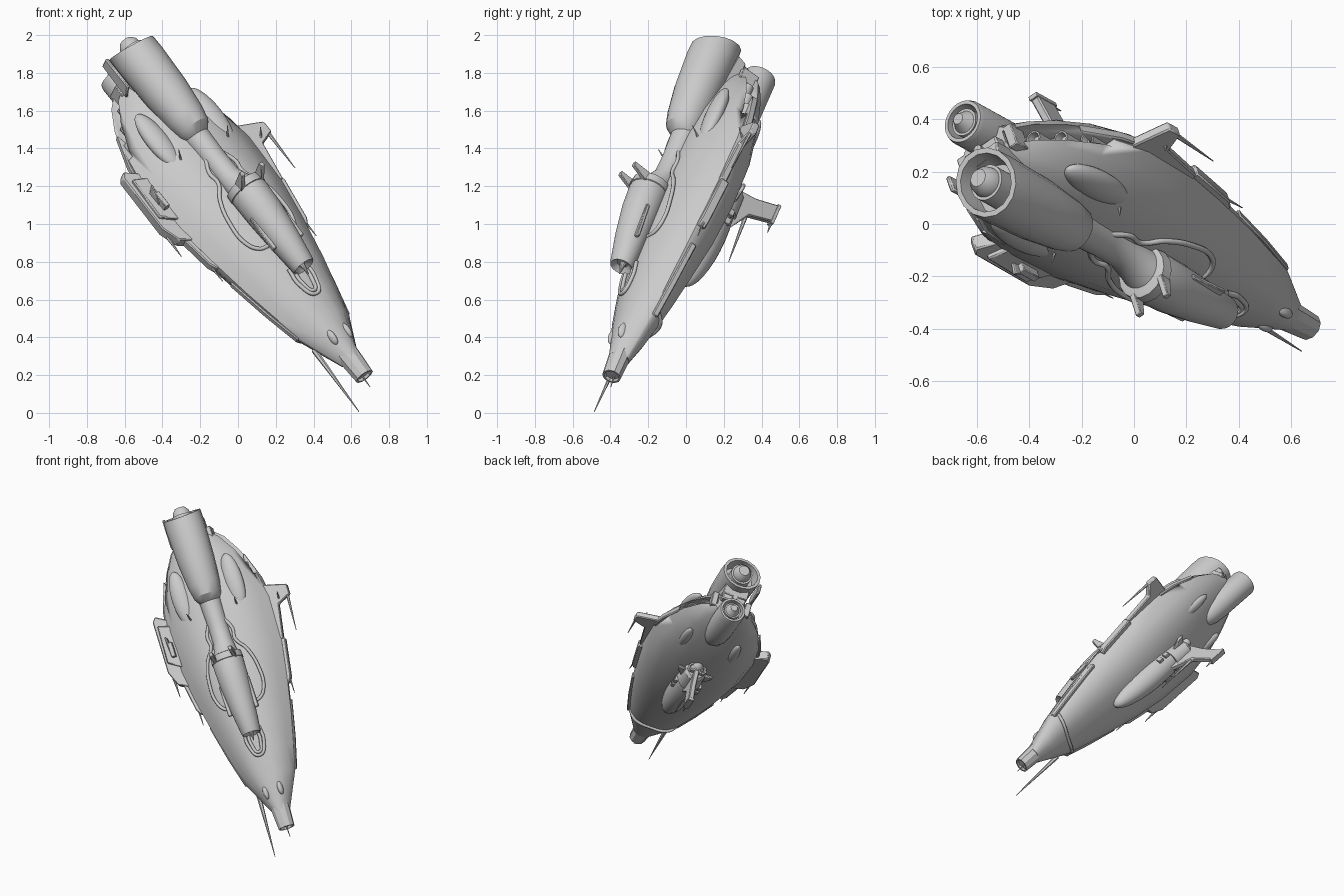
import bpy, bmesh, math
from mathutils import Vector, Matrix

if "Cube" in bpy.data.objects:
    bpy.data.objects.remove(bpy.data.objects["Cube"])

# Ship frame: x = forward, y = sideways, z = dorsal; tilted into place at the end
F = Vector((0.588, -0.324, -0.741)).normalized()
S = Vector((0.76, 0.53, 0.37))
S = (S - F * S.dot(F)).normalized()
U = F.cross(S)
TILT = Matrix.Translation((0, 0, 1)) @ Matrix((F, S, U)).transposed().to_4x4()


def add(name, verts, faces):
    me = bpy.data.meshes.new(name)
    me.from_pydata(verts, [], faces)
    ob = bpy.data.objects.new(name, me)
    bpy.context.collection.objects.link(ob)
    return ob


def loft(name, rings):
    n, m = len(rings[0]), len(rings)
    faces = [(i*n+j, i*n+(j+1) % n, (i+1)*n+(j+1) % n, (i+1)*n+j)
             for i in range(m-1) for j in range(n)]
    faces += [tuple(range(n))[::-1], tuple(range((m-1)*n, m*n))]
    return add(name, [v for r in rings for v in r], faces)


def lathe(name, stations, y=0, n=28, sy=1.0, phase=0.0):
    # stations: (x, radius, z centre)
    t = [2*math.pi*k/n + phase for k in range(n)]
    return loft(name, [[(x, y + sy*r*math.cos(a), z + r*math.sin(a)) for a in t]
                       for x, r, z in stations])


def spike(name, p, q, r=0.012, n=6):
    p, q = Vector(p), Vector(q)
    d = (q-p).normalized()
    e = d.orthogonal().normalized()
    g = d.cross(e)
    ring = lambda o, s: [o + s*(e*math.cos(6.2832*k/n) + g*math.sin(6.2832*k/n)) for k in range(n)]
    return loft(name, [ring(p, r), ring(q, 0.002)])


def plate(name, pts, lo, hi, vertical=False, bevel=0.006):
    # flat outline (x, y), or (x, z) when vertical, thickened from lo to hi
    mk = (lambda a, b, h: (a, h, b)) if vertical else (lambda a, b, h: (a, b, h))
    ob = loft(name, [[mk(a, b, h) for a, b in pts] for h in (lo, hi)])
    m = ob.modifiers.new("bevel", 'BEVEL')
    m.width, m.segments, m.limit_method = bevel, 1, 'ANGLE'
    return ob


def box(name, c, s):
    x, y, z = c
    return plate(name, [(x-s[0], y-s[1]), (x+s[0], y-s[1]), (x+s[0], y+s[1]), (x-s[0], y+s[1])],
                 z-s[2], z+s[2], bevel=min(s)*0.2)


def blob(name, c, s):
    st = [(c[0] - s[0]*math.cos(math.pi*i/16), max(0.001, math.sin(math.pi*i/16))*s[2], c[2])
          for i in range(17)]
    return lathe(name, st, c[1], 24, s[1]/s[2])


def pipe(name, pts, r):
    cu = bpy.data.curves.new(name, 'CURVE')
    cu.dimensions, cu.bevel_depth, cu.bevel_resolution, cu.resolution_u = '3D', r, 2, 6
    sp = cu.splines.new('BEZIER')
    sp.bezier_points.add(len(pts)-1)
    for b, p in zip(sp.bezier_points, pts):
        b.co = p
        b.handle_left_type = b.handle_right_type = 'AUTO'
    ob = bpy.data.objects.new(name, cu)
    bpy.context.collection.objects.link(ob)
    return ob


# Hull: lofted faceted shell (x, half width, top, bottom)
stations = [(-.98, .11, .11, -.03), (-.90, .195, .145, -.05), (-.78, .265, .18, -.08),
            (-.62, .325, .21, -.11), (-.4, .365, .22, -.14), (-.1, .355, .22, -.15),
            (.15, .315, .21, -.14), (.4, .265, .19, -.11), (.6, .215, .165, -.085),
            (.76, .172, .14, -.06), (.88, .115, .118, -.04), (1.0, .058, .098, -.012)]
upper = [(0, 1), (.3, .97), (.6, .83), (.84, .52), (1, .26)]
lower = [(1, .0), (.85, .5), (.6, .85), (.3, .98), (0, 1)]
rings = []
for x, w, t, b in stations:
    half = [(w*f, t*g) for f, g in upper] + [(w*f, b*g + .02*(1-g)) for f, g in lower]
    half += [(-y, z) for y, z in reversed(half[1:-1])]
    rings.append([(x, y, z) for y, z in half])
hull = loft("hull", rings)

# Slots along the slanted stern edges, with small thrusters inside
for s in (1, -1):
    cut = loft("stern_slot_cutter", [[(x, s*y, z) for x, y in
               ((-1.04, .09), (-.92, .09), (-.58, .26), (-.58, .45), (-.8, .45))] for z in (.015, .075)])
    cut.hide_render = True
    cut.display_type = 'WIRE'
    m = hull.modifiers.new("slot", 'BOOLEAN')
    m.object, m.operation, m.solver = cut, 'DIFFERENCE', 'EXACT'
    for x, y in ((-.66, .265), (-.76, .21), (-.86, .15)):
        lathe("stern_thruster", [(x+.09, .03, .045), (x-.01, .032, .045), (x-.01, .025, .045),
                                 (x+.02, .02, .045)], s*y, 16)
    # long bulges, above and below
    blob("dorsal_bulge", (-.56, s*.185, .165), (.19, .065, .044))
    blob("ventral_bulge", (-.58, s*.17, -.085), (.14, .035, .028))
    blob("nose_bulge", (.86, s*.05, .1), (.05, .02, .03))
    # cable channel beside the gun pod
    path = [(-.33, .05), (-.24, .09), (-.17, .085), (-.08, .14), (.06, .175), (.2, .165), (.26, .12), (.27, .07)]
    pipe("cable", [(x, s*y, .224 - .6*y*y - .1*max(0, x)) for x, y in path], .011)
    # armour strips stepping along the rim
    plate("rim_strip_mid", [(-.12, s*.3), (-.1, s*.38), (.16, s*.338), (.2, s*.315), (.18, s*.27)], .005, .055)
    plate("rim_strip_front", [(.3, s*.23), (.3, s*.293), (.55, s*.238), (.76, s*.182), (.74, s*.14)], .0, .035)
    plate("rim_strip_rear", [(-.6, s*.25), (-.74, s*.285), (-.55, s*.35), (-.42, s*.37), (-.4, s*.3)], .01, .05)
    spike("rim_spine", (.1, s*.325, .03), (.27, s*.325, .03), .01)
    spike("dorsal_pin", (-.38, s*.16, .17), (-.43, s*.17, .25), .009)
    # ears on the gun pod collar
    plate("collar_ear", [(-.08, .33), (-.02, .33), (-.06, .43), (-.085, .43)], s*.055, s*.08, True, .003)

# Snout
lathe("snout", [(.8, .075, .05), (.92, .06, .045), (1.02, .056, .042), (1.12, .05, .04),
                (1.12, .04, .04), (1.105, .036, .04)], 0, 10, 1.1, .3)
spike("snout_probe", (1.09, 0, .03), (1.18, 0, .02), .006)
spike("nose_lance", (.84, -.12, .0), (1.27, -.14, .0), .016)
pipe("chin_rib", [(.72, -.17, .0), (.74, -.12, -.05), (.75, 0, -.064), (.74, .12, -.05), (.72, .17, .0)], .011)

# Upper engine: smooth cowl with slanted mouth and recessed nozzle
cowl = lathe("upper_engine_cowl", [(-.97, .1, .242), (-1.075, .11, .242), (-1.075, .13, .242), (-1.0, .132, .242),
             (-.75, .124, .24), (-.58, .108, .235), (-.5, .092, .232), (-.46, .065, .215), (-.44, .04, .2)],
             0, 16, 1, math.pi/16)
for v in cowl.data.vertices:
    if v.co.x < -.95:
        v.co.x += .3*(v.co.z - .242)
lathe("upper_engine_nozzle", [(-.93, .072, .24), (-1.07, .072, .24), (-1.07, .06, .24),
      (-1.1, .055, .24), (-1.125, .035, .24), (-1.125, .01, .24)])
plate("upper_engine_keel", [(-1.04, .08), (-1.06, .14), (-.6, .18), (-.5, .1)], -.085, .085, True)
plate("engine_cheek", [(-1.1, .13), (-1.1, .2), (-.9, .2), (-.88, .12)], -.145, -.125, True)

# Lower engine: round cowl with domed front
lathe("lower_engine_cowl", [(-1.0, .066, -.05), (-1.09, .07, -.05), (-1.09, .084, -.05), (-1.07, .09, -.05),
      (-.8, .09, -.05), (-.72, .082, -.052), (-.66, .064, -.055), (-.62, .03, -.06)])
lathe("lower_engine_nozzle", [(-.95, .055, -.05), (-1.08, .055, -.05), (-1.08, .045, -.05), (-1.12, .022, -.05)])

# Stern machinery between the engines
box("stern_block", (-.97, 0, .08), (.06, .08, .035))
for y in (-.1, -.055, 0, .055, .1):
    lathe("stern_pipe", [(-.88, .018, .07), (-1.05+abs(y), .018, .07), (-1.05+abs(y), .01, .07)], y, 12)
for s in (1, -1):
    box("stern_frame", (-.94, s*.115, .05), (.04, .02, .05))

# Neck and gun pod on the back
lathe("neck", [(-.55, .075, .205), (-.3, .066, .205), (-.18, .066, .21), (-.1, .078, .24), (-.04, .09, .262)])
lathe("pod_collar", [(-.08, .09, .265), (-.075, .106, .265), (-.03, .11, .265), (-.025, .1, .265)], 0, 16)
lathe("gun_pod", [(-.05, .1, .265), (-.02, .106, .265), (.12, .102, .262), (.3, .086, .252), (.47, .066, .238),
                  (.485, .06, .238), (.475, .05, .238), (.46, .03, .238)], 0, 20)
plate("pod_pylon", [(-.05, .12), (-.05, .25), (.42, .22), (.32, .12)], -.05, .05, True)
for s in (1, -1):
    plate("pod_side_rail", [(.12, .265), (.12, .285), (.33, .27), (.33, .25)], s*.08, s*.108, True, .004)
for r in (.055, .033):
    pipe("muzzle_trough", [(.44, -r, .19), (.54, -r, .178), (.57+r, 0, .173), (.54, r, .178), (.44, r, .19)], .011)
spike("pod_barrel", (.46, 0, .235), (.53, 0, .23), .018, 10)

# Side pod wing on one flank
plate("flank_wing", [(-.46, -.3), (-.53, -.41), (-.5, -.435), (-.14, -.44), (-.04, -.4), (.0, -.32)], .0, .065)
plate("flank_wing_cover", [(-.43, -.32), (-.46, -.41), (-.2, -.42), (-.14, -.33)], .06, .085)
plate("flank_prong", [(-.34, .06), (-.24, .06), (-.27, .1), (-.36, .14)], -.38, -.365, True, .003)
spike("flank_spine", (-.1, -.42, .02), (.03, -.42, .01), .01)
box("flank_hook", (-.27, -.36, .1), (.05, .015, .02))

# Slim fin with forward lance on the other flank
plate("flank_fin", [(-.5, .3), (-.45, .47), (-.44, .5), (-.37, .5), (-.33, .41), (-.1, .37), (-.08, .3)], .02, .06)
spike("flank_lance", (-.42, .485, .045), (-.12, .468, .06), .012)
spike("flank_pin", (-.36, .42, .05), (-.4, .43, .1), .008)

# Belly gondola, windows, rear ports and keel fin
blob("gondola", (-.04, 0, -.13), (.38, .095, .105))
for x in (-.17, -.11):
    for s in (1, -1):
        box("gondola_window", (x, s*.083, -.175), (.02, .012, .017))
lathe("gondola_collar", [(-.2, .085, -.155), (-.34, .075, -.16), (-.36, .06, -.16)], 0, 12)
for s in (1, -1):
    lathe("gondola_port", [(-.32, .028, -.165), (-.39, .028, -.165), (-.39, .018, -.165), (-.36, .016, -.165)], s*.035, 14)
    plate("gondola_winglet", [(-.34, s*.05), (-.36, s*.12), (-.32, s*.12), (-.24, s*.07)], -.18, -.16)
plate("keel_fin", [(-.38, -.17), (-.4, -.3), (-.45, -.43), (-.34, -.44), (-.28, -.3), (-.08, -.2)], -.018, .018, True)
box("keel_fin_tip", (-.39, 0, -.435), (.065, .02, .01))
spike("keel_tip_pin", (-.34, 0, -.435), (-.27, 0, -.44), .009)
spike("keel_lance", (-.27, 0, -.29), (.04, 0, -.305), .012)

# Tilt everything into its final pose, fix normals and shading
for ob in list(bpy.context.scene.objects):
    ob.matrix_world = TILT @ ob.matrix_world
    if ob.type == 'MESH':
        bm = bmesh.new()
        bm.from_mesh(ob.data)
        bmesh.ops.recalc_face_normals(bm, faces=bm.faces)
        bm.to_mesh(ob.data)
        bm.free()
    ob.select_set(ob.type == 'MESH')
bpy.context.view_layer.objects.active = hull
bpy.ops.object.shade_smooth_by_angle(angle=math.radians(32))
